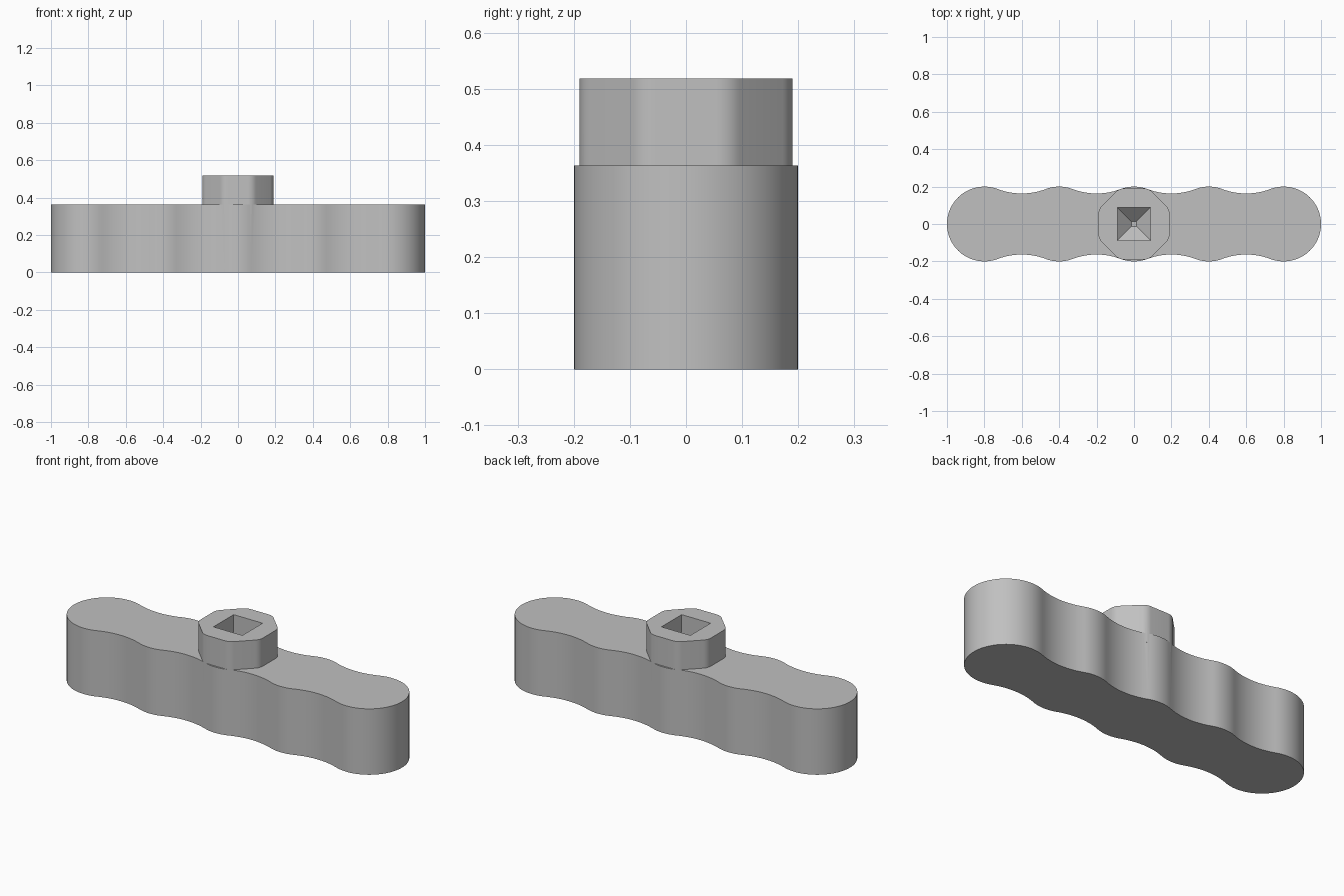
import bpy, bmesh
from math import sin, cos, pi, atan2, tan, radians

cube = bpy.data.objects.get("Cube")
if cube:
    bpy.data.objects.remove(cube, do_unlink=True)

R, PITCH = 0.2, 0.4            # lobe radius and spacing
FILLET = 0.36                  # concave radius between lobes
BODY_TOP, BOSS_TOP = 0.363, 0.518

grey = bpy.data.materials.new("mid_grey")
grey.use_nodes = True
colour = (0.53, 0.53, 0.53, 1)
grey.diffuse_color = colour
grey.node_tree.nodes["Principled BSDF"].inputs["Base Color"].default_value = colour


def arc(cx, cy, r, a0, a1, n):
    return [(cx + r * cos(a0 + (a1 - a0) * i / n),
             cy + r * sin(a0 + (a1 - a0) * i / n)) for i in range(n + 1)]


def loft(name, rings):
    """Closed solid through (outline, z) rings with equal point counts."""
    bm = bmesh.new()
    loops = [[bm.verts.new((x, y, z)) for x, y in pts] for pts, z in rings]
    for low, high in zip(loops, loops[1:]):
        for i in range(len(low)):
            j = (i + 1) % len(low)
            bm.faces.new((low[i], low[j], high[j], high[i]))
    bm.faces.new(loops[0][::-1])
    bm.faces.new(loops[-1])
    bmesh.ops.recalc_face_normals(bm, faces=bm.faces)
    mesh = bpy.data.meshes.new(name)
    bm.to_mesh(mesh)
    bm.free()
    mesh.materials.append(grey)
    obj = bpy.data.objects.new(name, mesh)
    bpy.context.collection.objects.link(obj)
    return obj


def apply_boolean(target, tool, operation):
    mod = target.modifiers.new(operation.lower(), 'BOOLEAN')
    mod.operation, mod.solver, mod.object = operation, 'EXACT', tool
    bpy.ops.object.select_all(action='DESELECT')
    bpy.context.view_layer.objects.active = target
    target.select_set(True)
    bpy.ops.object.modifier_apply(modifier=mod.name)
    bpy.data.objects.remove(tool, do_unlink=True)


# Scalloped grip: five round lobes blended by concave arcs
half = PITCH / 2
cy = ((R + FILLET) ** 2 - half ** 2) ** 0.5
a = atan2(cy, half)
back = arc(2 * PITCH, 0, R, 0, pi - a, 24)
for k in (1, 0, -1, -2):
    x = k * PITCH
    back += arc(x + half, cy, FILLET, -a, a - pi, 12)[1:]
    end = pi if k == -2 else pi - a
    back += arc(x, 0, R, a, end, 24 if k == -2 else 12)[1:]
front = [(-x, -y) for x, y in back]
outline = back[:-1] + front[:-1]
handle = loft("handle", [(outline, 0), (outline, BODY_TOP)])

# Octagonal boss with softened corners
flat, soft = 0.19, 0.06
centre = (flat - soft) / cos(radians(22.5))
octagon = []
for k in range(8):
    t = radians(22.5 + 45 * k)
    octagon += arc(centre * cos(t), centre * sin(t), soft,
                   t - radians(22.5), t + radians(22.5), 6)
boss = loft("boss", [(octagon, BODY_TOP - 0.05), (octagon, BOSS_TOP)])
apply_boolean(handle, boss, 'UNION')


# Square socket with a 45 degree tapered floor
def square(h):
    return [(-h, -h), (h, -h), (h, h), (-h, h)]


wide, tip, shoulder = 0.088, 0.013, 0.24
socket = loft("socket_cutter", [(square(tip), shoulder - (wide - tip)),
                                (square(wide), shoulder),
                                (square(wide), BOSS_TOP + 0.1)])
socket.hide_render = True
apply_boolean(handle, socket, 'DIFFERENCE')

bpy.ops.object.shade_smooth_by_angle(angle=radians(30))
